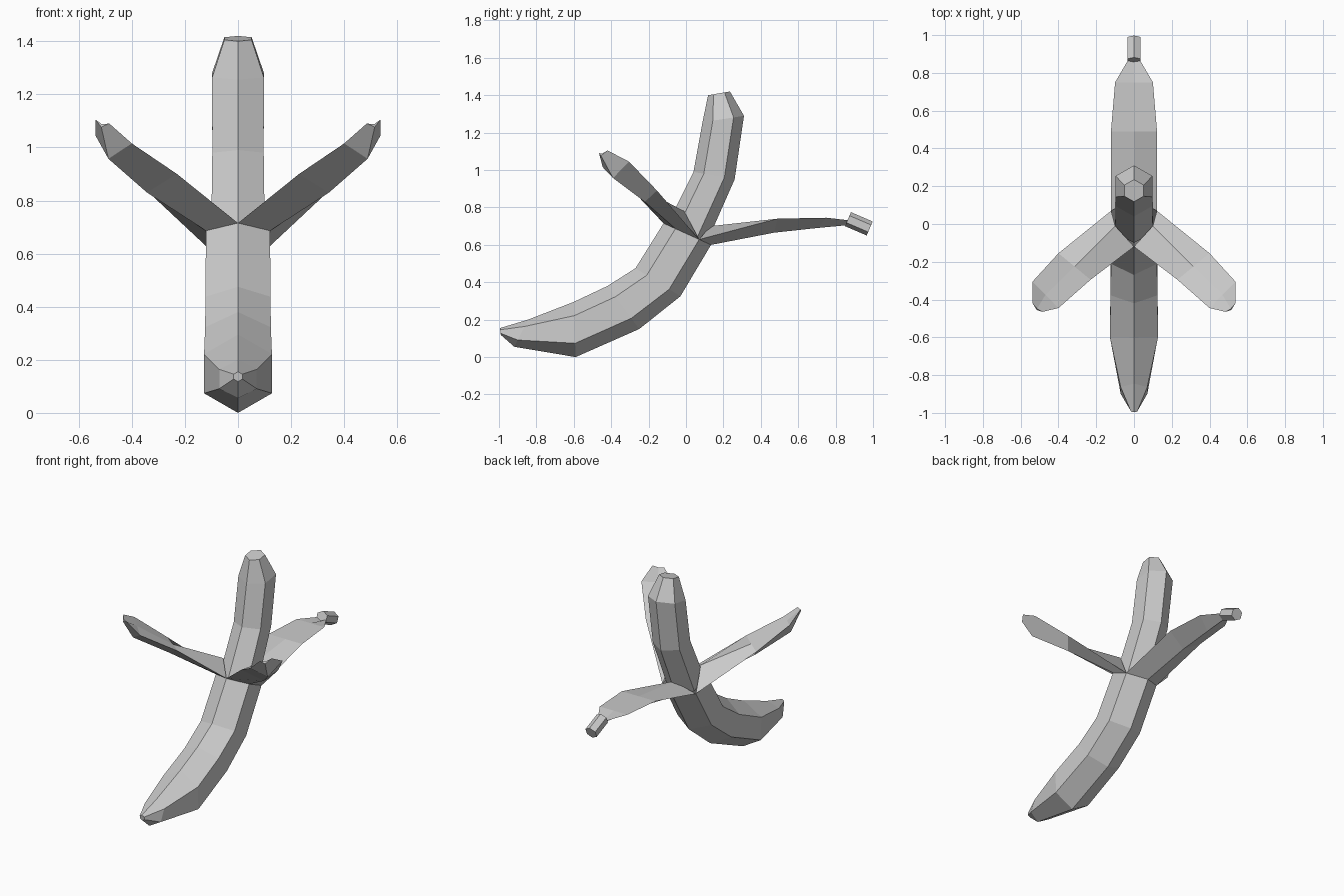
import bpy, bmesh, math
from mathutils import Vector

if "Cube" in bpy.data.objects:
    bpy.data.objects.remove(bpy.data.objects["Cube"])


def loft(name, rings, cap_start=True, cap_end=True):
    """Skin a list of equal-length closed rings with flat faces."""
    bm = bmesh.new()
    loops = [[bm.verts.new(p) for p in ring] for ring in rings]
    n = len(loops[0])
    for a, b in zip(loops, loops[1:]):
        for i in range(n):
            j = (i + 1) % n
            bm.faces.new((a[i], a[j], b[j], b[i]))
    if cap_start:
        bm.faces.new(loops[0][::-1])
    if cap_end:
        bm.faces.new(loops[-1])
    bmesh.ops.recalc_face_normals(bm, faces=bm.faces)
    mesh = bpy.data.meshes.new(name)
    bm.to_mesh(mesh)
    bm.free()
    obj = bpy.data.objects.new(name, mesh)
    bpy.context.collection.objects.link(obj)
    return obj


def hexagon(y0, z0, y1, z1):
    """Six-sided ring whose two opposite corners lie at (y0,z0) and (y1,z1) on x = 0."""
    a, b = Vector((0, y0, z0)), Vector((0, y1, z1))
    mid, arm = (a + b) / 2, (a - b) / 2
    side = Vector((arm.length, 0, 0))
    return [mid + arm * math.cos(t) + side * math.sin(t)
            for t in (k * math.pi / 3 for k in range(6))]


def strip(name, edge_a, ridge, edge_c, inner_root):
    """Peel flap: two outer faces meeting at a ridge, thin inner side."""
    rings = []
    for k, (a, b, c) in enumerate(zip(edge_a, ridge, edge_c)):
        inner = Vector(inner_root) if k == 0 else (Vector(a) + Vector(c)) / 2
        if k == len(ridge) - 1:
            inner = inner.lerp(Vector(b), 0.5)
        rings.append([Vector(a), Vector(b), Vector(c), inner])
    return loft(name, rings, cap_start=False)


# Unopened lower peel
rim = hexagon(-.12, .715, .134, .60)
loft("lower_peel", [
    hexagon(-.995, .155, -.99, .118),
    hexagon(-.845, .20, -.918, .055),
    hexagon(-.60, .295, -.59, .0),
    hexagon(-.42, .38, -.25, .15),
    hexagon(-.27, .475, -.03, .325),
    rim], cap_end=False)

# Exposed fruit
loft("fruit_flesh", [
    hexagon(-.10, .71, .11, .61),
    hexagon(.04, .99, .26, .95),
    hexagon(.088, 1.255, .31, 1.29),
    hexagon(.118, 1.40, .235, 1.42)])

# Side flaps, mirrored across x
top, upper, lower, bottom = rim[0], rim[1], rim[2], rim[3]
edge_a = [top, (.23, -.295, .90), (.40, -.445, 1.015), (.485, -.465, 1.09)]
ridge = [upper, (.343, -.22, .83), (.488, -.39, .957), (.515, -.455, 1.077)]
edge_c = [lower, (.40, -.155, .89), (.537, -.305, 1.045), (.537, -.42, 1.105)]
for label, s in (("right", 1), ("left", -1)):
    flip = lambda pts: [(p[0] * s, p[1], p[2]) for p in pts]
    strip(label + "_flap", flip(edge_a), flip(ridge), flip(edge_c), (.10 * s, -.01, .78))

# Back flap
edge = [lower, (.122, .49, .74), (.10, .75, .745), (.033, .865, .732)]
strip("back_flap", edge,
      [bottom, (0, .47, .665), (0, .70, .69), (0, .86, .705)],
      [(-p[0], p[1], p[2]) for p in edge], (0, .13, .70))

# Stem
loft("stem", [hexagon(.882, .775, .85, .70), hexagon(.998, .725, .966, .65)])
